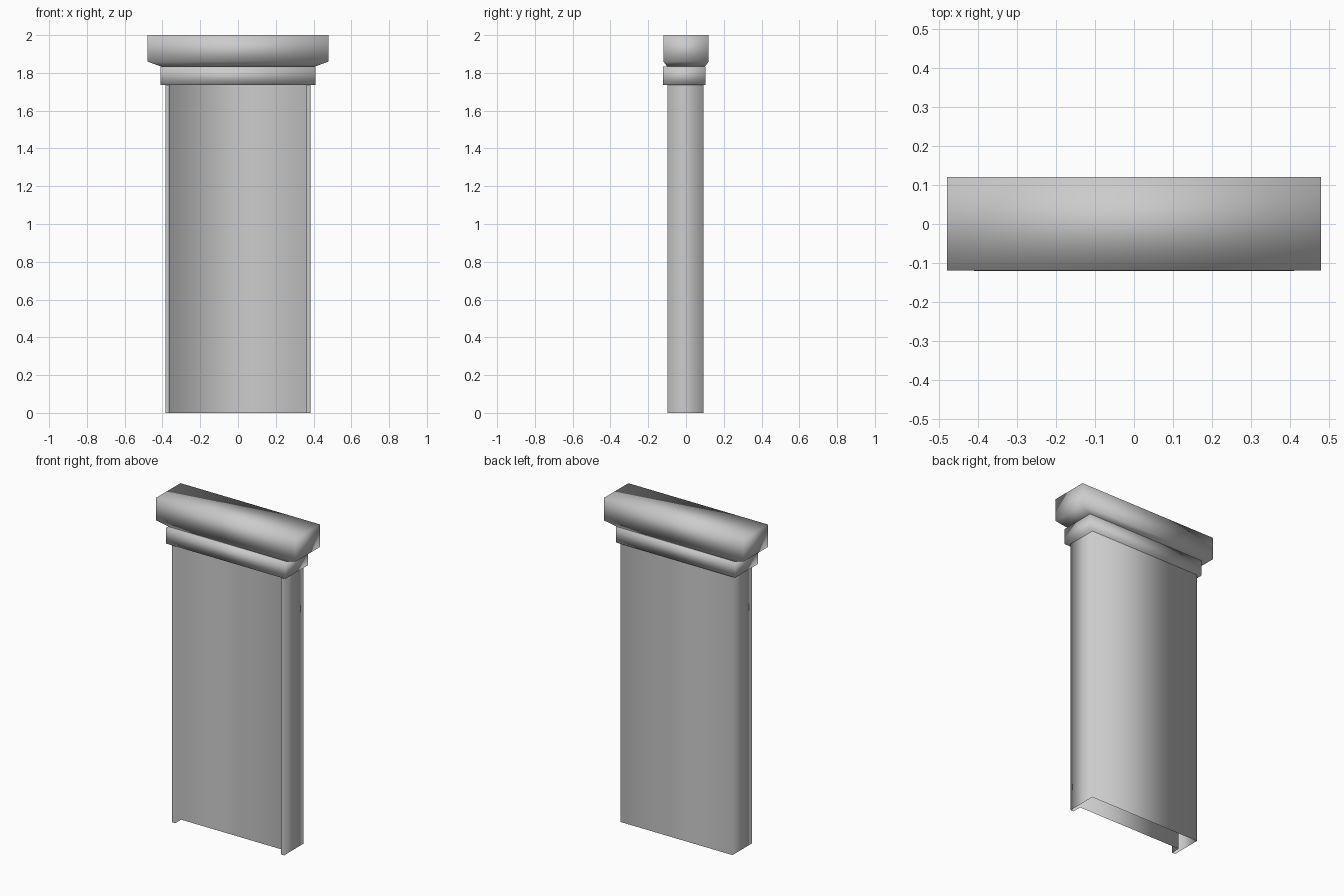
import bpy
import bmesh

cube = bpy.data.objects.get("Cube")
if cube:
    bpy.data.objects.remove(cube, do_unlink=True)

stone = bpy.data.materials.new("grey_stone")
stone.use_nodes = True
grey = (0.6, 0.6, 0.6, 1)
stone.diffuse_color = grey
stone.node_tree.nodes["Principled BSDF"].inputs["Base Color"].default_value = grey


def rect(x, y_front, y_back):
    """Counter-clockwise rectangular outline."""
    return [(-x, y_front), (x, y_front), (x, y_back), (-x, y_back)]


def loft(name, sections, capped=True):
    """Join (z, outline) sections, lowest first, into one smooth object."""
    bm = bmesh.new()
    rings = [[bm.verts.new((x, y, z)) for x, y in outline] for z, outline in sections]
    for low, high in zip(rings, rings[1:]):
        for i in range(len(low)):
            j = (i + 1) % len(low)
            bm.faces.new((low[i], low[j], high[j], high[i]))
    if capped:
        bm.faces.new(rings[0][::-1])
        bm.faces.new(rings[-1])
    for face in bm.faces:
        face.smooth = True
    mesh = bpy.data.meshes.new(name)
    bm.to_mesh(mesh)
    bm.free()
    mesh.materials.append(stone)
    obj = bpy.data.objects.new(name, mesh)
    bpy.context.collection.objects.link(obj)
    return obj


# Hollow shaft: recessed front panel between two narrow edge strips, open below
half = [(0.363, -0.04), (0.363, -0.097), (0.385, -0.097), (0.385, 0.093)]
shaft = half + [(-x, y) for x, y in reversed(half)]
loft("shaft", [(0, shaft), (1.735, shaft)], capped=False)

# Flat collar moulding around the top of the shaft
collar = rect(0.41, -0.121, 0.103)
loft("collar", [(1.735, collar), (1.833, collar)])

# Capital slab with a chamfered underside
slab = rect(0.48, -0.119, 0.12)
loft("capital", [(1.833, rect(0.405, -0.1, 0.1)), (1.86, slab), (2.0, slab)])
